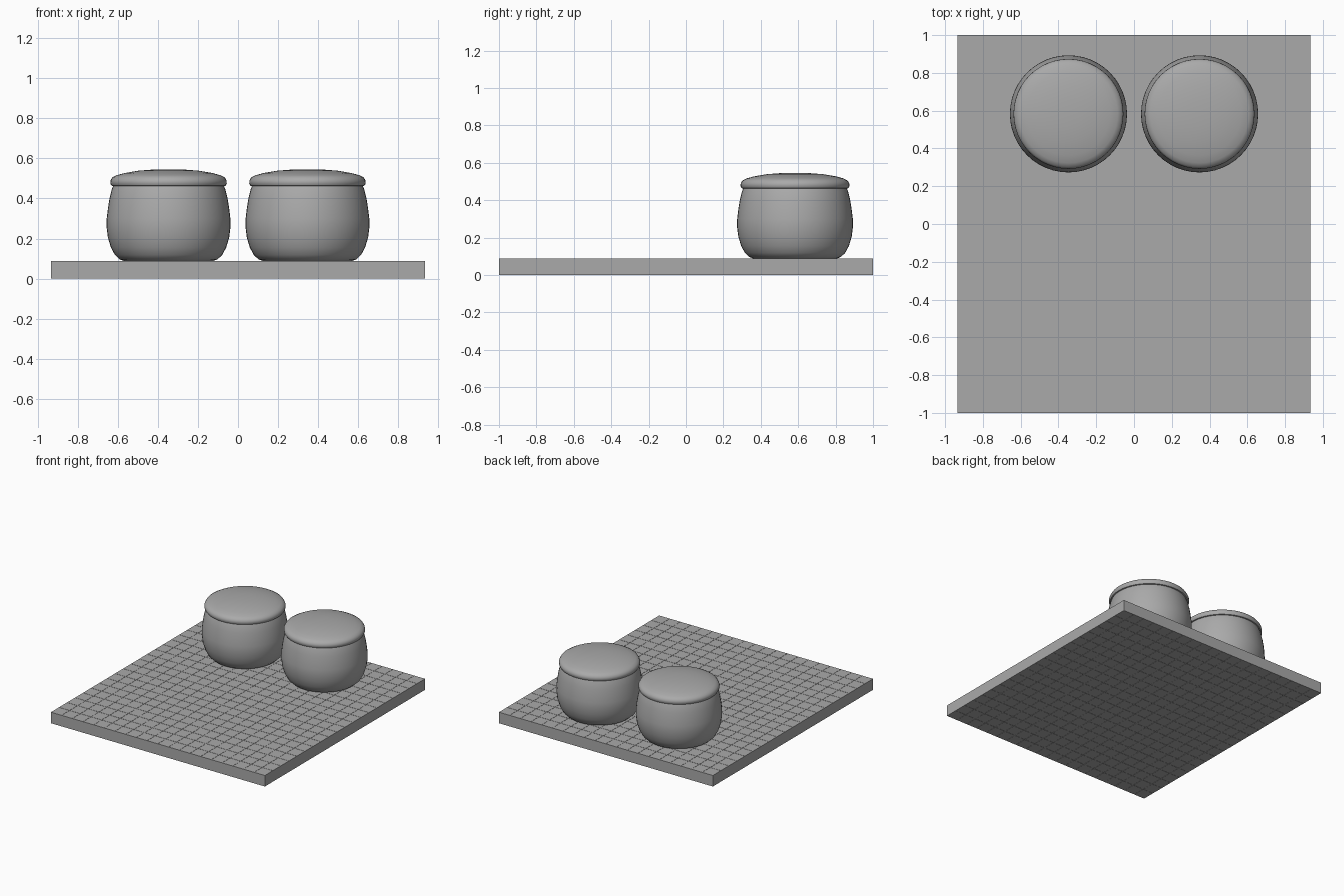
import bpy, bmesh, math
from mathutils import Vector

if "Cube" in bpy.data.objects:
    bpy.data.objects.remove(bpy.data.objects["Cube"], do_unlink=True)

grey = bpy.data.materials.new("plain_grey")
grey.use_nodes = True
grey.diffuse_color = (0.4, 0.4, 0.4, 1)
grey.node_tree.nodes["Principled BSDF"].inputs["Base Color"].default_value = (0.4, 0.4, 0.4, 1)

WIDTH, DEPTH, THICK = 1.87, 2.0, 0.087
CELLS, LINE, GROOVE, RIM = 20, 0.0026, 0.0015, 0.004


def add_object(name, bm):
    bmesh.ops.recalc_face_normals(bm, faces=bm.faces)
    mesh = bpy.data.meshes.new(name)
    bm.to_mesh(mesh)
    bm.free()
    mesh.materials.append(grey)
    obj = bpy.data.objects.new(name, mesh)
    bpy.context.collection.objects.link(obj)
    return obj


def on_line(value, size):
    step = size / CELLS
    return abs(value - round(value / step) * step) < LINE / 2


def make_board():
    """Slab with a hairline grid engraved in its top and underside."""
    bm = bmesh.new()
    bmesh.ops.create_cube(bm, size=1)
    bmesh.ops.scale(bm, vec=(WIDTH, DEPTH, THICK), verts=bm.verts)
    bmesh.ops.translate(bm, vec=(0, 0, THICK / 2), verts=bm.verts)
    for axis, size in ((0, WIDTH), (1, DEPTH)):
        cuts = [-size / 2 + RIM, size / 2 - RIM]
        for i in range(1, CELLS):
            pos = size * (i / CELLS - 0.5)
            cuts += [pos - LINE / 2, pos + LINE / 2]
        normal = Vector((0, 0, 0))
        normal[axis] = 1
        for pos in cuts:
            bmesh.ops.bisect_plane(bm, geom=bm.verts[:] + bm.edges[:] + bm.faces[:],
                                   plane_co=normal * pos, plane_no=normal)
    bm.normal_update()
    # Sink the strips that lie along the grid lines, leaving the rim whole
    for side in (1, -1):
        strips = []
        for f in bm.faces:
            c = f.calc_center_median()
            inside = abs(c.x) < WIDTH / 2 - RIM and abs(c.y) < DEPTH / 2 - RIM
            if f.normal.z * side > 0.9 and inside and (on_line(c.x, WIDTH) or on_line(c.y, DEPTH)):
                strips.append(f)
        sunk = bmesh.ops.extrude_face_region(bm, geom=strips)["geom"]
        bmesh.ops.delete(bm, geom=strips, context="FACES_ONLY")
        bmesh.ops.translate(bm, vec=(0, 0, -side * GROOVE),
                            verts=[v for v in sunk if isinstance(v, bmesh.types.BMVert)])
    return add_object("board", bm)


def make_turned(name, profile, location):
    """Spin a (radius, height) profile into a smooth round part."""
    bm = bmesh.new()
    verts = [bm.verts.new((r, 0, z)) for r, z in profile]
    edges = [bm.edges.new(pair) for pair in zip(verts, verts[1:])]
    bmesh.ops.spin(bm, geom=verts + edges, cent=(0, 0, 0), axis=(0, 0, 1),
                   angle=math.tau, steps=48, use_merge=True)
    bmesh.ops.remove_doubles(bm, verts=bm.verts, dist=0.0001)
    obj = add_object(name, bm)
    obj.location = location
    bpy.ops.object.select_all(action="DESELECT")
    obj.select_set(True)
    bpy.context.view_layer.objects.active = obj
    bpy.ops.object.shade_smooth_by_angle(angle=math.radians(40))


BOWL = [(0, 0.087), (0.22, 0.087), (0.245, 0.096), (0.268, 0.118), (0.288, 0.155),
        (0.303, 0.205), (0.31, 0.26), (0.309, 0.3), (0.303, 0.35), (0.295, 0.4),
        (0.284, 0.445), (0.276, 0.465), (0, 0.465)]
LID = [(0, 0.46), (0.272, 0.46), (0.285, 0.464), (0.291, 0.475), (0.29, 0.49),
       (0.281, 0.505), (0.26, 0.516), (0.22, 0.527), (0.15, 0.539), (0.07, 0.545), (0, 0.546)]

make_board()
for side, x in (("left", 0.347), ("right", -0.347)):
    make_turned(side + "_bowl", BOWL, (x, 0.583, 0))
    make_turned(side + "_lid", LID, (x, 0.583, 0))
